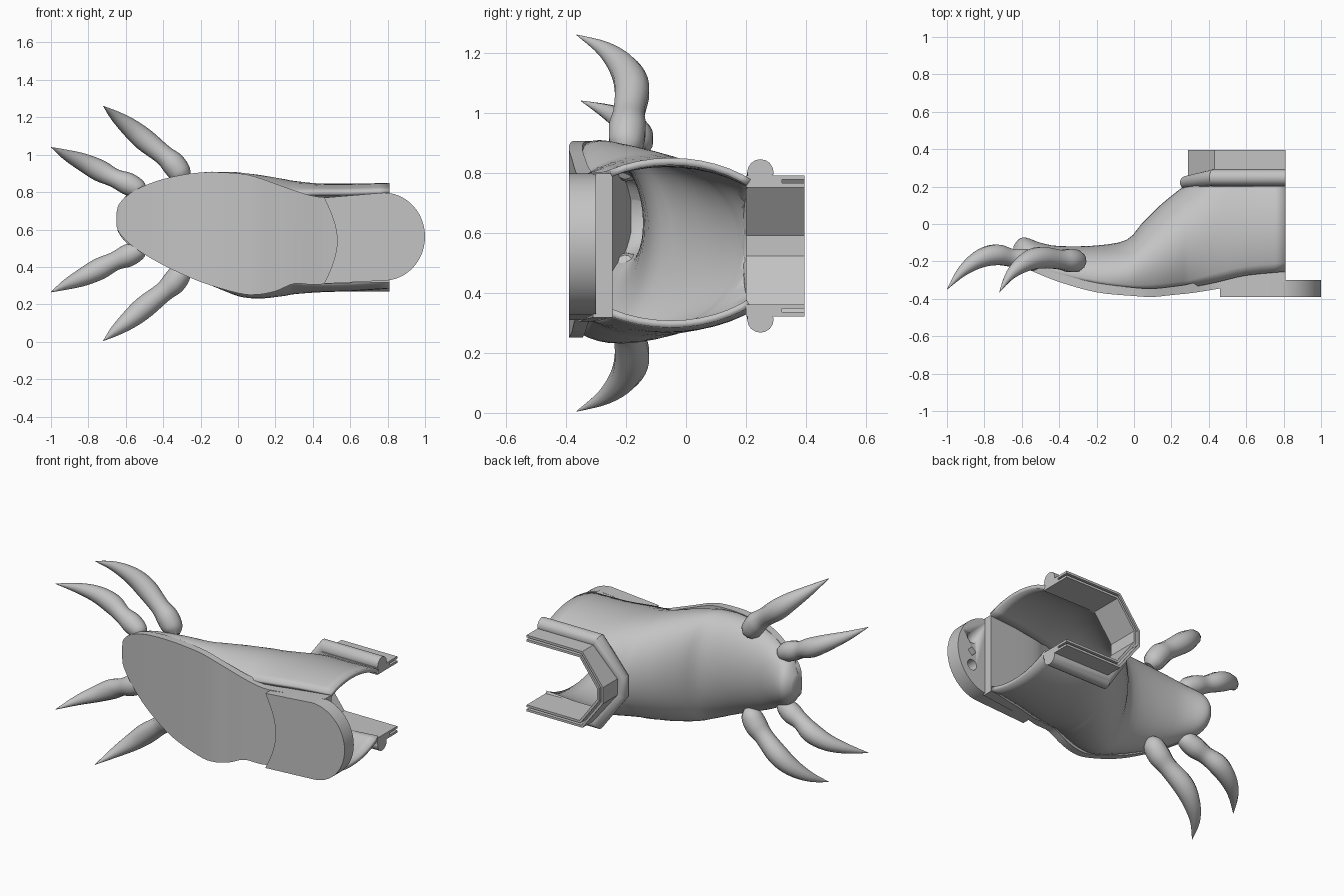
import bpy, bmesh, math
from mathutils import Vector

if "Cube" in bpy.data.objects:
    bpy.data.objects.remove(bpy.data.objects["Cube"])

grey = bpy.data.materials.new("plain grey")
grey.use_nodes = True
colour = (0.55, 0.55, 0.55, 1)
grey.diffuse_color = colour
grey.node_tree.nodes["Principled BSDF"].inputs["Base Color"].default_value = colour

MID = 0.5565   # width centre of the ankle
CUT = 0.81     # plane where the back is cut open


def spline(rows, steps):
    """Smooth interpolation through rows of numbers."""
    pts = [Vector(r) for r in rows]
    pts = [pts[0]] + pts + [pts[-1]]
    out = []
    for i in range(1, len(pts) - 2):
        a, b, c, d = pts[i - 1:i + 3]
        for s in range(steps):
            t = s / steps
            out.append(b + (c - a) * t / 2 + (a * 2 - b * 5 + c * 4 - d) * t * t / 2
                       + (b * 3 - a - c * 3 + d) * t ** 3 / 2)
    return out + [pts[-1]]


def loft(name, rings, closed=True, caps=(True, True), angle=35, fix=True):
    """Join rings of points into one surface."""
    bm = bmesh.new()
    vs = [[bm.verts.new(p) for p in r] for r in rings]
    n = len(vs[0])
    for a, b in zip(vs, vs[1:]):
        for j in range(n if closed else n - 1):
            k = (j + 1) % n
            bm.faces.new((a[j], b[j], b[k], a[k]))
    if caps[0]:
        bm.faces.new(vs[0])
    if caps[1]:
        bm.faces.new(vs[-1][::-1])
    if fix:
        bmesh.ops.recalc_face_normals(bm, faces=bm.faces)
    mesh = bpy.data.meshes.new(name)
    bm.to_mesh(mesh)
    bm.free()
    ob = bpy.data.objects.new(name, mesh)
    bpy.context.collection.objects.link(ob)
    mesh.materials.append(grey)
    bpy.ops.object.select_all(action='DESELECT')
    ob.select_set(True)
    bpy.context.view_layer.objects.active = ob
    bpy.ops.object.shade_smooth_by_angle(angle=math.radians(angle))
    return ob


def prism(name, outline, y0, y1):
    """Outline in x and z, extruded along y."""
    return loft(name, [[(x, y, z) for x, z in outline] for y in (y0, y1)])


# Upper: arched sections from toe to cut heel
# columns: x, width centre, half width, widest y, base y, top y
upper_rows = [
    (-.645, .655, .06, -.17, -.19, -.12),
    (-.62, .655, .10, -.18, -.20, -.085),
    (-.58, .655, .14, -.20, -.22, -.072),
    (-.50, .65, .18, -.23, -.24, -.10),
    (-.40, .64, .228, -.26, -.275, -.118),
    (-.20, .615, .29, -.29, -.32, -.115),
    (-.04, .583, .325, -.28, -.345, -.085),
    (.04, .568, .333, -.25, -.355, 0),
    (.14, .56, .328, -.20, -.355, .10),
    (.25, .557, .312, -.14, -.345, .19),
    (.30, .557, .303, -.12, -.34, .228),
    (.45, .555, .29, -.08, -.31, .36),
    (.60, .557, .287, -.06, -.275, .36),
    (CUT, .567, .283, -.05, -.255, .35)]
arches = []
for x, cz, w, wide, base, top in spline(upper_rows, 3):
    h = top - wide
    low = -math.asin(min(1, (wide - base) / h))
    angles = [low + (math.pi - 2 * low) * j / 32 for j in range(33)]
    arches.append([(x, wide + h * math.sin(a), cz + w * math.cos(a)) for a in angles])
upper = loft("boot_upper", arches, closed=False, caps=(True, False), angle=40, fix=False)

# Ankle opening and wall thickness
bm = bmesh.new()
bm.from_mesh(upper.data)
bmesh.ops.bisect_plane(bm, geom=bm.verts[:] + bm.edges[:] + bm.faces[:],
                       plane_co=(0, .215, 0), plane_no=(0, 1, 0), clear_outer=True)
bm.to_mesh(upper.data)
bm.free()
shell = upper.modifiers.new("wall", 'SOLIDIFY')
shell.thickness = 0.024
shell.offset = -1

# Curved sole: x, low z, high z, bottom y, top y
sole_rows = [
    (-.65, .62, .69, -.20, -.17),
    (-.63, .575, .745, -.215, -.18),
    (-.55, .50, .81, -.25, -.21),
    (-.40, .41, .87, -.31, -.265),
    (-.20, .32, .905, -.365, -.315),
    (0, .26, .90, -.385, -.34),
    (.10, .252, .88, -.39, -.345),
    (.20, .27, .845, -.38, -.335),
    (.30, .31, .81, -.37, -.32),
    (.40, .305, .78, -.355, -.29),
    (.50, .31, .775, -.34, -.265),
    (CUT, .318, .798, -.31, -.245)]
loft("sole", [[(x, yb, lo), (x, yb, hi), (x, yt, hi), (x, yt, lo)]
              for x, lo, hi, yb, yt in spline(sole_rows, 4)])

# Heel plate with rounded end and hollowed front edge
heel_outline = [(.46 + .07 * math.cos(t * math.pi / 2), .54 + .23 * t)
                for t in [i / 6 for i in range(-6, 7)]]
for i in range(25):
    a = math.pi / 2 - math.pi * i / 24
    heel_outline.append((.78 + .22 * math.cos(a), .562 + .235 * math.sin(a)))
heel = prism("heel_plate", heel_outline, -.39, -.30)


# Peg holes in the heel plate
def peg_hole(z, radius, sides):
    ring = [(.90 + radius * math.cos(i * math.tau / sides),
             z + radius * math.sin(i * math.tau / sides)) for i in range(sides)]
    cutter = prism("peg_hole_cutter", ring, -.36, -.25)
    cutter.hide_render = True
    cutter.hide_viewport = True
    cut = heel.modifiers.new("hole", 'BOOLEAN')
    cut.operation = 'DIFFERENCE'
    cut.solver = 'EXACT'
    cut.object = cutter


for z, radius, sides in ((.475, .032, 20), (.56, .028, 4), (.645, .032, 20)):
    peg_hole(z, radius, sides)


# Ankle cuff: chamfered U walls
def u_path(inset):
    front, half = .29 + inset, .235 - inset
    side = [(CUT, half), (.43 + .5 * inset, half), (front, .05 - .4 * inset)]
    return [(x, MID + z) for x, z in side] + [(x, MID - z) for x, z in side[::-1]]


def cuff_wall(name, outer, inner, y0, y1):
    prism(name, u_path(outer) + u_path(inner)[::-1], y0, y1)


cuff_wall("cuff_base", 0, .04, .20, .32)
cuff_wall("cuff_outer_wall", 0, .014, .32, .395)
cuff_wall("cuff_inner_wall", .026, .04, .32, .395)

# Rounded band around the cuff, dipping at the front
band = u_path(-.01)
rings = []
for i, (x, z) in enumerate(band):
    before, after = Vector(band[max(i - 1, 0)]), Vector(band[min(i + 1, 5)])
    here = Vector((x, z))
    d1 = (here - before).normalized() if i else (after - here).normalized()
    d2 = (after - here).normalized() if i < 5 else d1
    side = (d1 + d2).normalized()
    out = Vector((-side.y, side.x)) / side.dot(d1)
    y = .222 if i in (2, 3) else .248
    r = .035 if i in (2, 3) else .044
    rings.append([(x + out.x * r * math.cos(a), y + r * math.sin(a),
                   z + out.y * r * math.cos(a))
                  for a in [math.tau * k / 16 for k in range(16)]])
loft("cuff_band", rings)


# Claws: x, y, z, radius along each curve
def claw(name, rows, mirror=None):
    path = spline(rows, 4)
    rings = []
    for i, p in enumerate(path):
        along = (path[min(i + 1, len(path) - 1)] - path[max(i - 1, 0)]).to_3d().normalized()
        u = along.cross(Vector((0, 1, 0))).normalized()
        v = u.cross(along)
        ring = [p.to_3d() + (u * math.cos(a) + v * math.sin(a)) * max(p.w, .001)
                for a in [math.tau * k / 10 for k in range(10)]]
        if mirror:
            ring = [(q.x, q.y, mirror - q.z) for q in ring]
        rings.append(ring)
    loft(name, rings, angle=40)


inner_claw = [(-.285, -.21, .862, .03), (-.305, -.20, .895, .058), (-.345, -.195, .95, .064),
              (-.40, -.19, 1.0, .054), (-.50, -.18, 1.08, .06), (-.58, -.205, 1.147, .05),
              (-.66, -.27, 1.21, .028), (-.72, -.365, 1.26, .001)]
outer_claw = [(-.505, -.205, .80, .025), (-.53, -.20, .815, .05), (-.59, -.19, .845, .06),
              (-.66, -.18, .875, .05), (-.74, -.165, .915, .058), (-.83, -.19, .96, .048),
              (-.92, -.255, 1.0, .028), (-1, -.35, 1.04, .001)]
claw("upper_rear_claw", inner_claw)
claw("upper_front_claw", outer_claw)
claw("lower_rear_claw", inner_claw, 1.265)
claw("lower_front_claw", outer_claw, 1.305)
